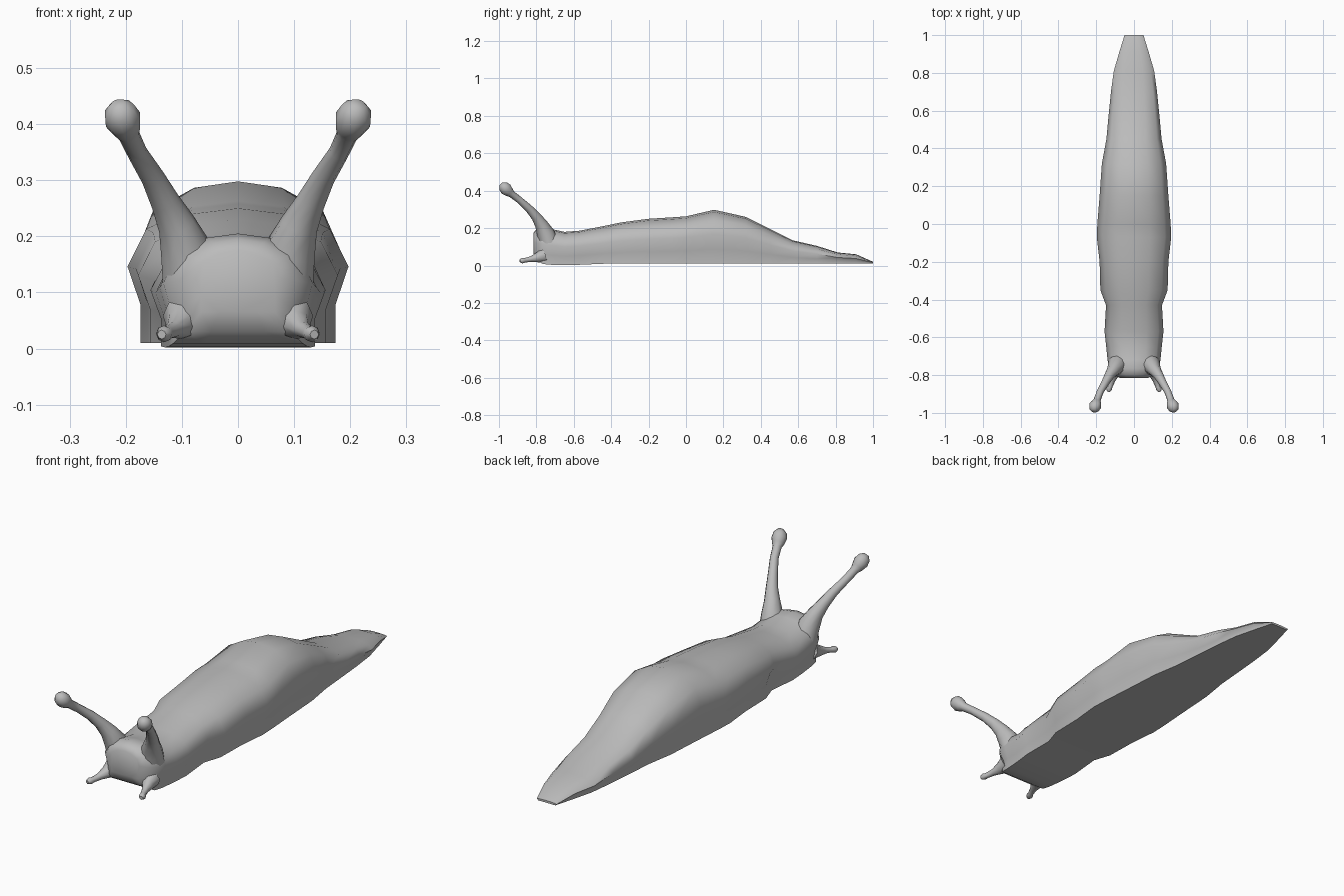
import bpy, bmesh, math
from mathutils import Vector

skin = bpy.data.materials.new("slug grey")
skin.diffuse_color = (0.5, 0.5, 0.5, 1)


def finish(name, bm, angle):
    bmesh.ops.recalc_face_normals(bm, faces=bm.faces)
    mesh = bpy.data.meshes.new(name)
    bm.to_mesh(mesh)
    bm.free()
    mesh.materials.append(skin)
    ob = bpy.data.objects.new(name, mesh)
    bpy.context.collection.objects.link(ob)
    bpy.ops.object.select_all(action='DESELECT')
    ob.select_set(True)
    bpy.context.view_layer.objects.active = ob
    bpy.ops.object.shade_smooth_by_angle(angle=math.radians(angle))
    return ob


def loft(name, rings, angle=60):
    """Skin a list of equally sized point rings and cap both ends."""
    bm = bmesh.new()
    rows = [[bm.verts.new(p) for p in ring] for ring in rings]
    n = len(rows[0])
    for a, b in zip(rows, rows[1:]):
        for i in range(n):
            j = (i + 1) % n
            bm.faces.new((a[i], a[j], b[j], b[i]))
    bm.faces.new(rows[0])
    bm.faces.new(rows[-1])
    return finish(name, bm, angle)


def tube(name, stations, side, n=10):
    """Tapered tube through (x, y, z, radius) stations, mirrored by side."""
    pts = [Vector((s[0] * side, s[1], s[2])) for s in stations]
    rings = []
    for k, p in enumerate(pts):
        d = (pts[min(k + 1, len(pts) - 1)] - pts[max(k - 1, 0)]).normalized()
        u = d.cross(Vector((1, 0, 0))).normalized()
        v = d.cross(u)
        rings.append([p + stations[k][3] * (u * math.cos(t) + v * math.sin(t))
                      for t in (2 * math.pi * i / n for i in range(n))])
    return loft(name, rings)


# Body: half cross-section from sole edge to back ridge (fractions of width, height)
half = [(0.45, 0), (0.88, 0.0), (0.88, 0.27), (1, 0.55), (0.83, 0.82), (0.43, 0.96)]
section = [(0, 0)] + half + [(0, 1)] + [(-x, z) for x, z in reversed(half)]

# Body stations from snout to tail: y, half width, bottom, top
body = [(-0.815, 0.075, 0.065, 0.175), (-0.80, 0.105, 0.03, 0.195),
        (-0.765, 0.133, 0.008, 0.205), (-0.72, 0.14, 0.004, 0.195),
        (-0.65, 0.147, 0.002, 0.18), (-0.57, 0.156, 0.004, 0.186),
        (-0.43, 0.148, 0.01, 0.213), (-0.35, 0.178, 0.01, 0.23),
        (-0.20, 0.182, 0.01, 0.25), (-0.07, 0.197, 0.01, 0.258),
        (0.0, 0.194, 0.01, 0.263), (0.15, 0.182, 0.01, 0.298),
        (0.32, 0.17, 0.01, 0.26), (0.45, 0.146, 0.01, 0.195),
        (0.57, 0.135, 0.01, 0.135), (0.70, 0.122, 0.01, 0.105),
        (0.81, 0.107, 0.01, 0.07), (0.91, 0.078, 0.01, 0.06),
        (1.0, 0.05, 0.01, 0.02)]
loft("body", [[(x * w, y, lo + z * (hi - lo)) for x, z in section]
              for y, w, lo, hi in body], 65)

for side, label in ((-1, "left"), (1, "right")):
    # Eye stalk flaring out of the head and ending in a round bulb
    tube(label + "_eye_stalk",
         [(0.085, -0.735, 0.125, 0.052), (0.093, -0.752, 0.175, 0.047),
          (0.110, -0.775, 0.222, 0.034), (0.130, -0.802, 0.262, 0.026),
          (0.152, -0.840, 0.305, 0.021), (0.180, -0.890, 0.350, 0.018),
          (0.195, -0.932, 0.382, 0.019), (0.199, -0.945, 0.392, 0.026),
          (0.205, -0.962, 0.408, 0.033), (0.211, -0.977, 0.424, 0.028),
          (0.215, -0.988, 0.435, 0.013)], side)
    # Short lower feeler
    tube(label + "_feeler",
         [(0.095, -0.760, 0.055, 0.040), (0.104, -0.795, 0.042, 0.026),
          (0.115, -0.830, 0.034, 0.015), (0.126, -0.862, 0.028, 0.012),
          (0.132, -0.875, 0.026, 0.015), (0.136, -0.888, 0.025, 0.008)], side, 8)
